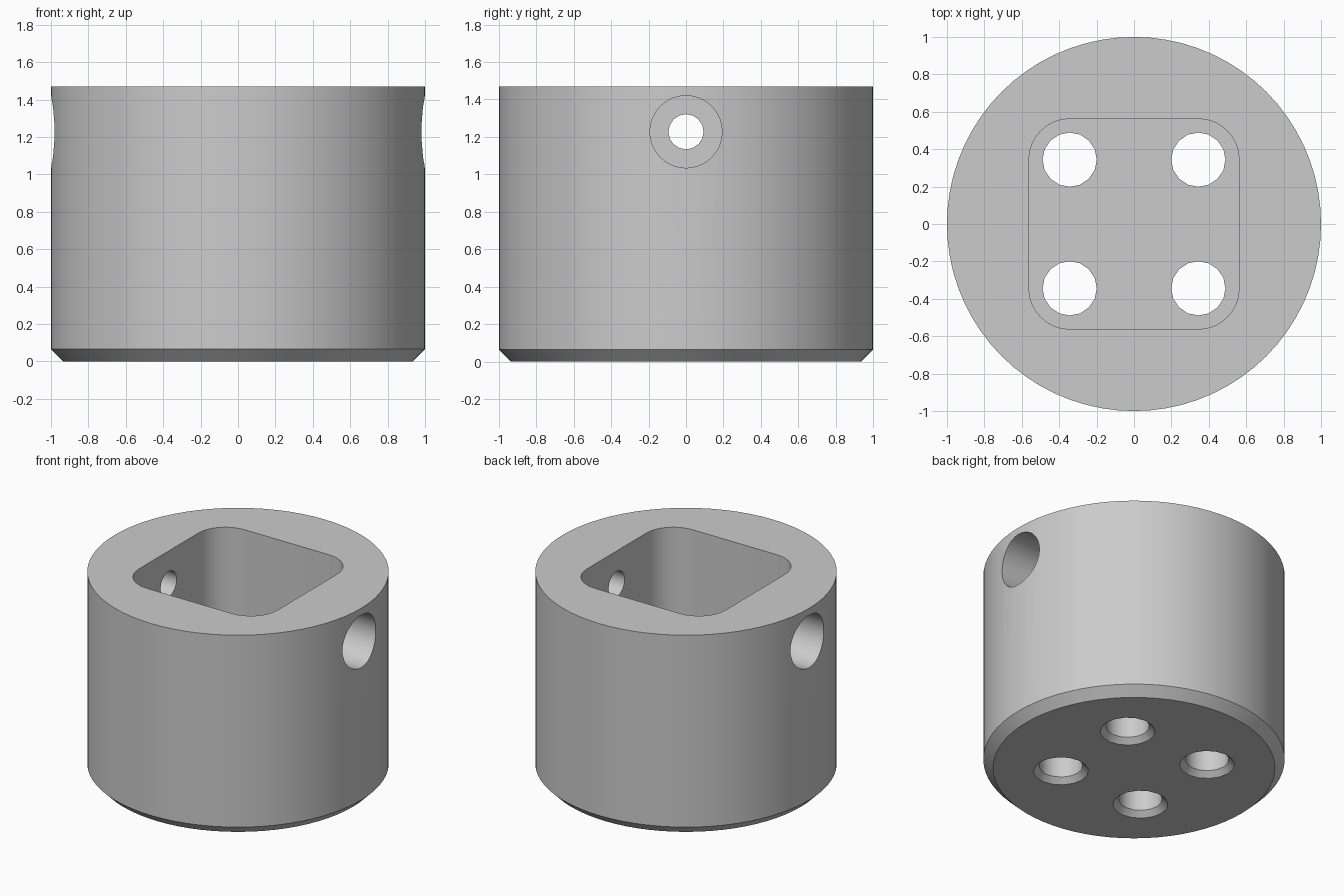
import bpy
import math

cube = bpy.data.objects.get("Cube")
if cube:
    bpy.data.objects.remove(cube, do_unlink=True)

HEIGHT, CHAMFER = 1.47, 0.065
FLOOR, POCKET, CORNER = 0.19, 0.5625, 0.22
HOLE_Z, BORE_FLOOR = 1.227, 0.72

grey = bpy.data.materials.new("plain grey")
grey.use_nodes = True
colour = (0.6, 0.6, 0.6, 1)
grey.diffuse_color = colour
grey.node_tree.nodes["Principled BSDF"].inputs["Base Color"].default_value = colour


def circle(radius, count):
    steps = [2 * math.pi * i / count for i in range(count)]
    return [(radius * math.cos(a), radius * math.sin(a)) for a in steps]


def rounded_square(half, radius, steps=8):
    points = []
    for quarter in range(4):
        mid = math.pi / 4 + quarter * math.pi / 2
        cx = math.copysign(half - radius, math.cos(mid))
        cy = math.copysign(half - radius, math.sin(mid))
        for i in range(steps + 1):
            a = (quarter + i / steps) * math.pi / 2
            points.append((cx + radius * math.cos(a), cy + radius * math.sin(a)))
    return points


def loft(name, sections):
    """Closed solid through a stack of (z, outline) sections."""
    n = len(sections[0][1])
    verts = [(x, y, z) for z, outline in sections for x, y in outline]
    faces = [tuple(reversed(range(n))), tuple(range(len(verts) - n, len(verts)))]
    for s in range(len(sections) - 1):
        for i in range(n):
            j = (i + 1) % n
            faces.append((s * n + i, s * n + j, (s + 1) * n + j, (s + 1) * n + i))
    mesh = bpy.data.meshes.new(name)
    mesh.from_pydata(verts, [], faces)
    mesh.materials.append(grey)
    obj = bpy.data.objects.new(name, mesh)
    bpy.context.collection.objects.link(obj)
    return obj


# Round body with a chamfered bottom edge
body = loft("round_body", [
    (0, circle(1 - CHAMFER, 72)),
    (CHAMFER, circle(1, 72)),
    (HEIGHT, circle(1, 72)),
])

# Square pocket open at the top
square = rounded_square(POCKET, CORNER)
cutters = [loft("pocket_cutter", [(FLOOR, square), (HEIGHT + 0.2, square)])]

# Four floor holes, countersunk from below
for x in (-1, 1):
    for y in (-1, 1):
        hole = loft("floor_hole_cutter", [
            (-0.02, circle(0.203, 16)),
            (0.038, circle(0.145, 16)),
            (FLOOR + 0.1, circle(0.145, 16)),
        ])
        hole.location = (0.344 * x, 0.344 * y, 0)
        cutters.append(hole)

# Stepped screw hole through each side wall
for side in (-1, 1):
    screw = loft("side_hole_cutter", [
        (0.45, circle(0.094, 16)),
        (BORE_FLOOR, circle(0.094, 16)),
        (BORE_FLOOR, circle(0.193, 32)[::2]),
    ])
    bore = loft("side_bore_cutter", [
        (BORE_FLOOR, circle(0.193, 32)),
        (1.1, circle(0.193, 32)),
    ])
    bpy.data.objects.remove(screw, do_unlink=True)
    screw = loft("side_hole_cutter", [
        (0.45, circle(0.094, 16)),
        (BORE_FLOOR + 0.1, circle(0.094, 16)),
    ])
    for cutter in (bore, screw):
        cutter.location.z = HOLE_Z
        cutter.rotation_euler.y = side * math.pi / 2
        cutters.append(cutter)

# Cut the body, then discard the cutters
bpy.context.view_layer.objects.active = body
body.select_set(True)
for cutter in cutters:
    cutter.hide_render = True
    mod = body.modifiers.new(cutter.name, "BOOLEAN")
    mod.operation = "DIFFERENCE"
    mod.solver = "EXACT"
    mod.object = cutter
    bpy.ops.object.modifier_apply(modifier=mod.name)
for cutter in cutters:
    bpy.data.objects.remove(cutter, do_unlink=True)

bpy.ops.object.shade_smooth_by_angle(angle=math.radians(30))
